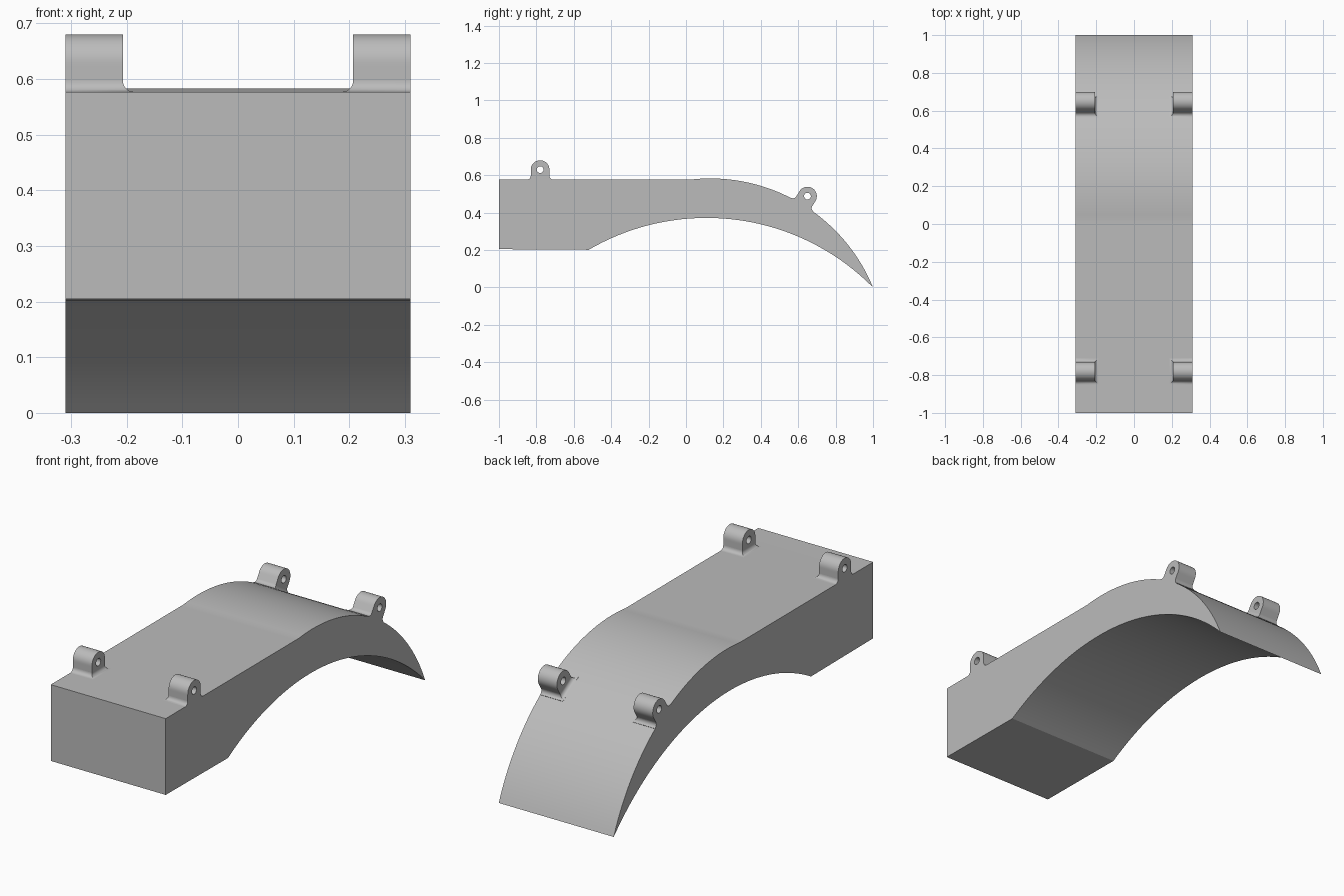
import bpy, bmesh, math

cube = bpy.data.objects.get("Cube")
if cube:
    bpy.data.objects.remove(cube, do_unlink=True)

grey = bpy.data.materials.new("plain grey")
grey.use_nodes = True
grey.diffuse_color = (0.5, 0.5, 0.5, 1)
grey.node_tree.nodes["Principled BSDF"].inputs["Base Color"].default_value = (0.5, 0.5, 0.5, 1)

HALF = 0.31                       # half the width of the whole part


def finish(name, bm):
    """Turn a bmesh into a smooth-shaded grey object."""
    bmesh.ops.remove_doubles(bm, verts=bm.verts, dist=1e-5)
    bmesh.ops.recalc_face_normals(bm, faces=bm.faces)
    mesh = bpy.data.meshes.new(name)
    bm.to_mesh(mesh)
    bm.free()
    mesh.materials.append(grey)
    obj = bpy.data.objects.new(name, mesh)
    bpy.context.collection.objects.link(obj)
    bpy.ops.object.select_all(action='DESELECT')
    bpy.context.view_layer.objects.active = obj
    obj.select_set(True)
    bpy.ops.object.shade_smooth_by_angle(angle=math.radians(25))
    return obj


def span(a, b, n):
    return [a + (b - a) * i / n for i in range(n)]


def arc(mid, peak, end, start_y, n):
    """Circular arc from start_y to the point end, highest at (mid, peak)."""
    drop, run = peak - end[1], end[0] - mid
    radius = (run * run + drop * drop) / (2 * drop)
    centre_z = peak - radius
    a = math.asin((start_y - mid) / radius)
    b = math.asin(run / radius)
    points = [(mid + radius * math.sin(t), centre_z + radius * math.cos(t))
              for t in span(a, b, n)]
    return points, centre_z, radius


# Body: side profile extruded across the width
TIP = (1.0, 0.0)
MID = 0.13
upper, centre_z, radius = arc(MID, 0.583, TIP, 0.025, 48)
lower, _, _ = arc(0.11, 0.372, TIP, -0.52, 56)
profile = [(-1, 0.205), (-1, 0.577), (0.0, 0.577)] + upper + [TIP] + lower[::-1]
bm = bmesh.new()
face = bm.faces.new([bm.verts.new((-HALF, y, z)) for y, z in profile])
new = bmesh.ops.extrude_face_region(bm, geom=[face])["geom"]
bmesh.ops.translate(bm, vec=(2 * HALF, 0, 0),
                    verts=[v for v in new if isinstance(v, bmesh.types.BMVert)])
finish("body", bm)

# Lugs: rounded eyelets on a filleted foot
INNER, R, HOLE, EYE, FILLET = 0.207, 0.05, 0.018, 0.053, 0.02


def bridge(bm, a, b):
    for i in range(len(a)):
        j = (i + 1) % len(a)
        bm.faces.new((a[i], a[j], b[j], b[i]))


def lug_pair(name, y, z, tilt):
    bm = bmesh.new()
    # Head: outline and hole share the same angles
    low = EYE - FILLET
    c = math.atan2(low, R)
    angles = (span(0, math.pi, 24) + span(math.pi, math.pi + c, 5)
              + span(math.pi + c, 2 * math.pi - c, 10)
              + span(2 * math.pi - c, 2 * math.pi, 5))
    loops = []
    for x in (INNER, HALF):
        outer, hole = [], []
        for t in angles:
            co, si = math.cos(t), math.sin(t)
            reach = R
            if si < -1e-6:
                reach = min(R / max(abs(co), 1e-6), low / -si)
            outer.append(bm.verts.new((x, reach * co, EYE + reach * si)))
            hole.append(bm.verts.new((x, HOLE * co, EYE + HOLE * si)))
        loops.append((outer, hole))
        bridge(bm, outer, hole)
    bridge(bm, loops[0][0], loops[1][0])
    bridge(bm, loops[0][1], loops[1][1])

    # Foot: rectangles that flare out to the surface
    steps = 8
    rings = []
    for i in range(-1, steps + 1):
        t = max(i, 0) / steps * math.pi / 2
        flare = FILLET * (1 - math.sin(t))
        h = FILLET * (1 - math.cos(t)) if i >= 0 else -0.004
        w, x = R + flare, INNER - flare
        rings.append([bm.verts.new(p) for p in
                      ((x, -w, h), (HALF, -w, h), (HALF, w, h), (x, w, h))])
    for a, b in zip(rings, rings[1:]):
        bridge(bm, a, b)

    obj = finish(name, bm)
    obj.location = (0, y, z)
    obj.rotation_euler.x = -tilt
    obj.modifiers.new("both sides", 'MIRROR')


lug_pair("front_lugs", -0.78, 0.577, 0)
lean = 0.55
lug_pair("rear_lugs", MID + radius * math.sin(lean),
         centre_z + radius * math.cos(lean) - 0.001, lean)
